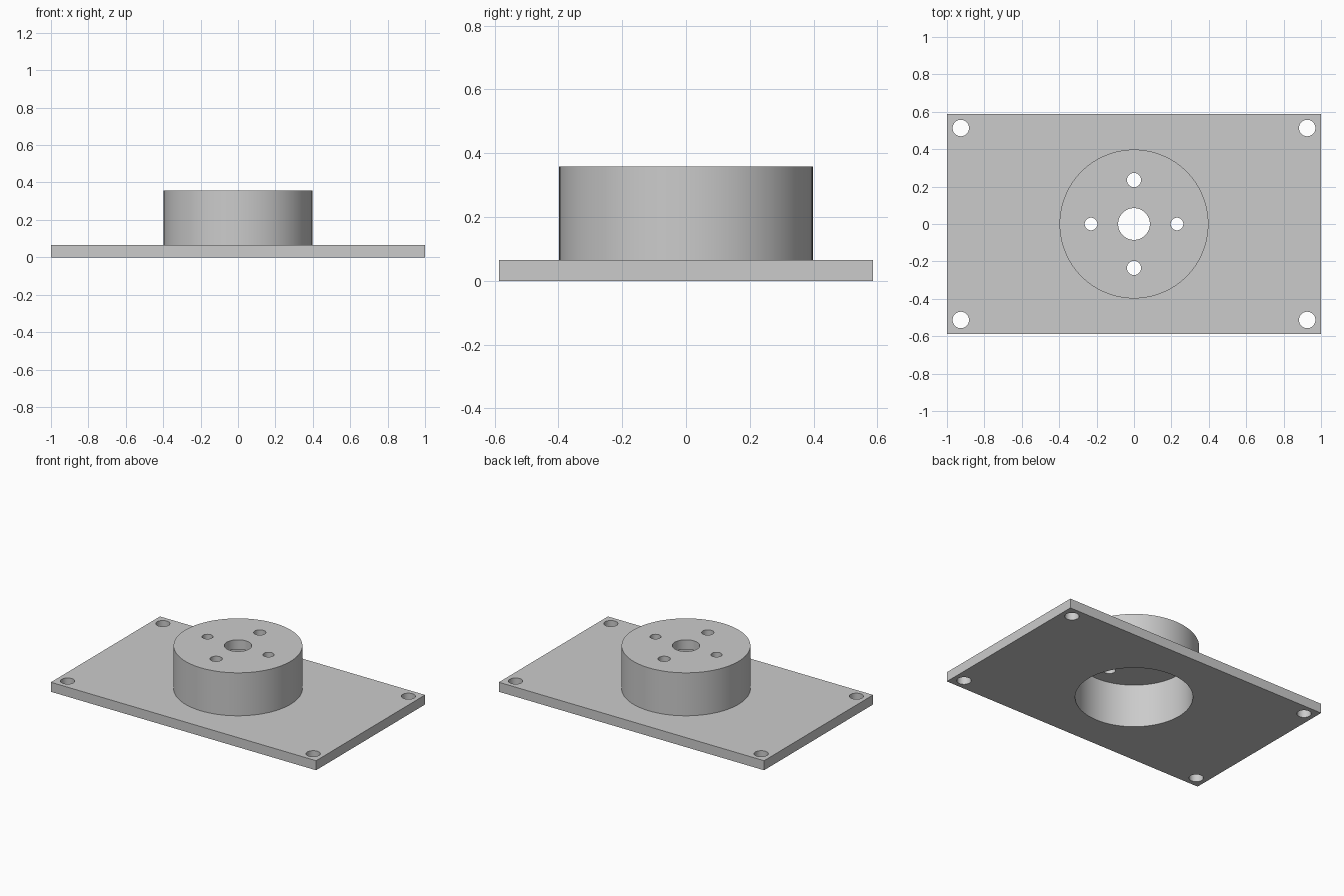
import bpy
from math import radians

default_cube = bpy.data.objects.get("Cube")
if default_cube:
    bpy.data.objects.remove(default_cube, do_unlink=True)

PLATE_X, PLATE_Y, PLATE_T = 2.0, 1.174, 0.065
BOSS_R, BORE_R, TOP_Z, CEILING_Z = 0.398, 0.36, 0.358, 0.293

grey = bpy.data.materials.new("plain grey")
grey.use_nodes = True
grey.diffuse_color = (0.6, 0.6, 0.6, 1)
grey.node_tree.nodes["Principled BSDF"].inputs["Base Color"].default_value = (0.6, 0.6, 0.6, 1)


def cylinder(name, x, y, radius, bottom, top, sides=32):
    bpy.ops.mesh.primitive_cylinder_add(
        vertices=sides, radius=radius, depth=top - bottom,
        location=(x, y, (bottom + top) / 2))
    obj = bpy.context.object
    obj.name = name
    obj.data.materials.append(grey)
    return obj


def combine(target, tool, operation):
    """Apply a boolean to the target and discard the tool."""
    tool.hide_render = True
    mod = target.modifiers.new(tool.name, 'BOOLEAN')
    mod.operation, mod.solver, mod.object = operation, 'EXACT', tool
    bpy.ops.object.select_all(action='DESELECT')
    target.select_set(True)
    bpy.context.view_layer.objects.active = target
    bpy.ops.object.modifier_apply(modifier=mod.name)
    bpy.data.objects.remove(tool, do_unlink=True)


# Rectangular base plate
bpy.ops.mesh.primitive_cube_add(size=1, location=(0, 0, PLATE_T / 2))
mount = bpy.context.object
mount.name = "flanged_mount"
mount.scale = (PLATE_X, PLATE_Y, PLATE_T)
bpy.ops.object.transform_apply(location=True, scale=True)
mount.data.materials.append(grey)

# Round boss joined to the plate, then hollowed from below
combine(mount, cylinder("boss", 0, 0, BOSS_R, PLATE_T / 2, TOP_Z, 96), 'UNION')
combine(mount, cylinder("bore", 0, 0, BORE_R, -0.1, CEILING_Z, 96), 'DIFFERENCE')

# Shaft hole, four screw holes in the boss, four mounting holes in the plate
holes = [(0, 0, 0.085)]
for side in (-1, 1):
    holes += [(side * 0.23, 0, 0.034), (0, side * 0.235, 0.038)]
    holes += [(side * 0.926, end * 0.513, 0.044) for end in (-1, 1)]
for x, y, radius in holes:
    combine(mount, cylinder("hole", x, y, radius, -0.1, TOP_Z + 0.1, 48), 'DIFFERENCE')

# Smooth round walls with sharp rims
bpy.ops.object.select_all(action='DESELECT')
mount.select_set(True)
bpy.context.view_layer.objects.active = mount
bpy.ops.object.shade_smooth_by_angle(angle=radians(30))
